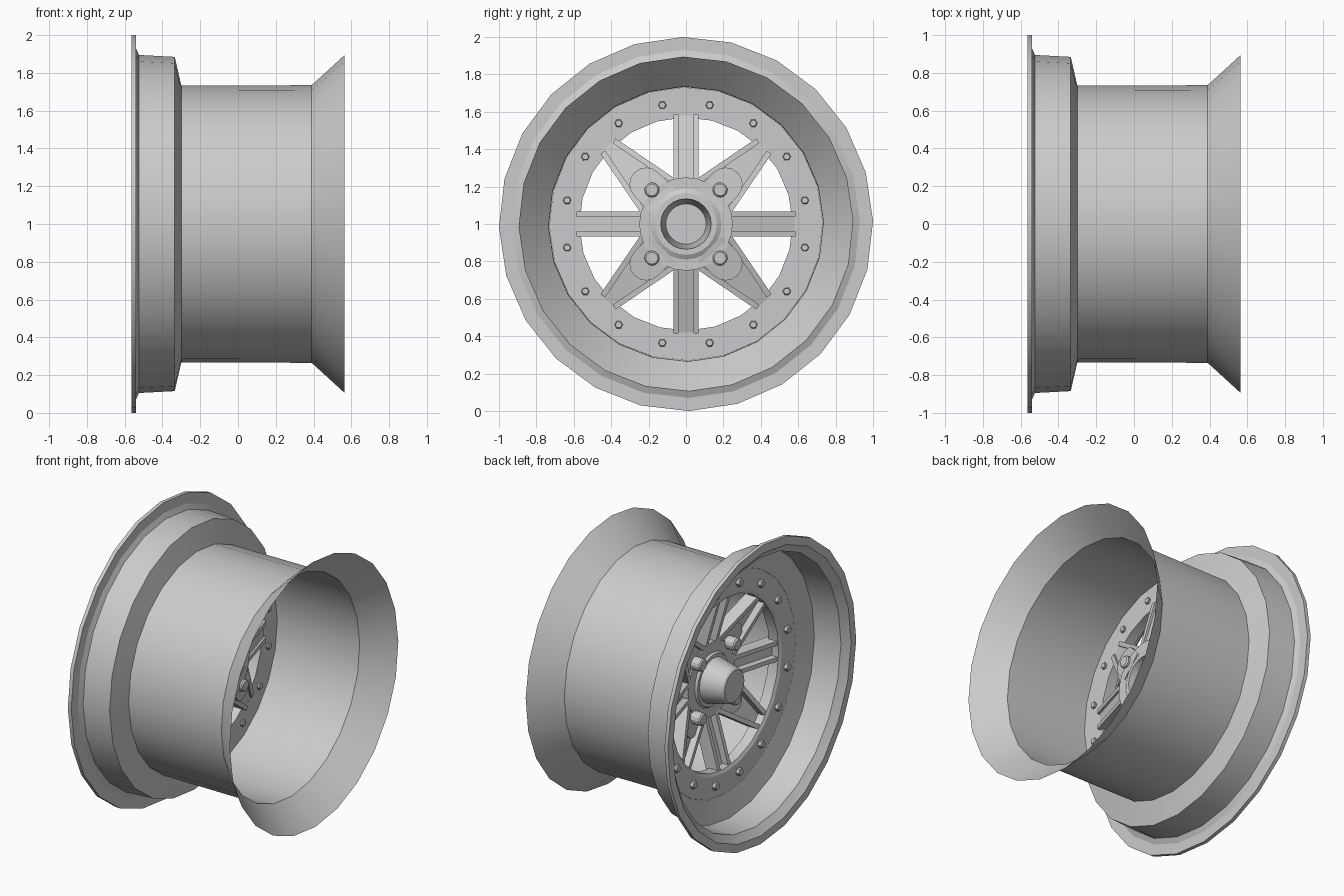
import bpy, bmesh
from math import sin, cos, pi, radians, hypot

cube = bpy.data.objects.get("Cube")
if cube:
    bpy.data.objects.remove(cube, do_unlink=True)

grey = bpy.data.materials.new("alloy grey")
grey.use_nodes = True
colour = (0.6, 0.6, 0.61, 1)
grey.diffuse_color = colour
grey.node_tree.nodes["Principled BSDF"].inputs["Base Color"].default_value = colour

CENTRE_Z = 1.0


def finish(bm, name, smooth=True):
    bmesh.ops.remove_doubles(bm, verts=bm.verts, dist=1e-5)
    bmesh.ops.recalc_face_normals(bm, faces=bm.faces)
    mesh = bpy.data.meshes.new(name)
    bm.to_mesh(mesh)
    bm.free()
    mesh.materials.append(grey)
    ob = bpy.data.objects.new(name, mesh)
    bpy.context.collection.objects.link(ob)
    ob.location.z = CENTRE_Z
    if smooth:
        bpy.ops.object.select_all(action='DESELECT')
        ob.select_set(True)
        bpy.context.view_layer.objects.active = ob
        bpy.ops.object.shade_smooth_by_angle(angle=radians(25))
    return ob


def lathe(name, profile, sides=24, closed=False, start=1.0, at=(0, 0)):
    """Revolve (x, radius) points about an axis parallel to x."""
    bm = bmesh.new()
    rings = []
    for x, r in profile:
        ring = []
        for k in range(sides):
            a = radians(start) + 2 * pi * k / sides
            ring.append(bm.verts.new((x, at[0] + r * cos(a), at[1] + r * sin(a))))
        rings.append(ring)
    pairs = list(zip(rings, rings[1:]))
    if closed:
        pairs.append((rings[-1], rings[0]))
    for a, b in pairs:
        for k in range(sides):
            j = (k + 1) % sides
            bm.faces.new((a[k], a[j], b[j], b[k]))
    return finish(bm, name)


def stud(name, at, x0, x1, r, sides):
    """Short capped cylinder with a small chamfer at the x1 end."""
    c = 0.2 * r if x1 > x0 else -0.2 * r
    lathe(name, [(x0, 0), (x0, r), (x1 - c, r), (x1, 0.8 * r), (x1, 0)], sides, at=at)


def dish(r):
    """Front surface of the spokes, sinking from the ring to the hub."""
    t = min(max((r - 0.25) / 0.33, 0), 1)
    return -0.19 - 0.10 * t


def prism(name, outline, front, back, turn=0.0, smooth=False):
    """Extrude a (y, z) outline along x, between offsets from the dish."""
    bm = bmesh.new()
    ca, sa = cos(turn), sin(turn)
    layers = []
    for off in (front, back):
        layers.append([bm.verts.new((dish(hypot(y, z)) + off, y * ca - z * sa, y * sa + z * ca))
                       for y, z in outline])
    f, b = layers
    bm.faces.new(f)
    bm.faces.new(b[::-1])
    n = len(outline)
    for k in range(n):
        j = (k + 1) % n
        bm.faces.new((f[j], f[k], b[k], b[j]))
    return finish(bm, name, smooth)


# Outer shell: lip flange, drum, barrel and rear flare as one thin sheet
lathe("rim_shell", [(-0.54, 0.93), (-0.54, 1.0), (-0.565, 1.0), (-0.565, 0.945),
                    (-0.54, 0.915), (-0.525, 0.895), (-0.335, 0.885), (-0.30, 0.733),
                    (0.39, 0.735), (0.565, 0.895)])
lathe("lip_fillet", [(-0.54, 0.93), (-0.525, 0.897)])

# Flat ring that carries the spokes
lathe("spoke_ring", [(-0.30, 0.732), (-0.30, 0.59), (-0.29, 0.57),
                     (-0.22, 0.57), (-0.22, 0.732)], closed=True)

# Ring bolts, with their ends showing behind
for k in range(16):
    a = 2 * pi * (k + 0.5) / 16
    at = (0.648 * cos(a), 0.648 * sin(a))
    stud("ring_bolt", at, -0.295, -0.325, 0.026, 6)
    stud("ring_bolt_end", at, -0.225, -0.205, 0.022, 6)

# Hub ring and hollow tapered centre cap
lathe("hub", [(-0.19, 0.25), (-0.19, 0.18), (-0.205, 0.17), (-0.205, 0.135),
              (-0.075, 0.135), (-0.075, 0.165), (-0.09, 0.19), (-0.09, 0.25)],
      closed=True)
lathe("centre_cap", [(-0.07, 0.135), (-0.07, 0.15), (-0.20, 0.15), (-0.35, 0.115),
                     (-0.36, 0.105), (-0.36, 0), (-0.33, 0), (-0.33, 0.108),
                     (-0.07, 0.135)])

RIB = 0.03
for q in range(4):
    turn = q * pi / 2

    # Straight spoke: channel floor between two ribs
    prism("spoke_floor", [(0.24, -0.05), (0.58, -0.05), (0.58, 0.05), (0.24, 0.05)],
          0.045, 0.075, turn)
    for s in (-1, 1):
        prism("spoke_rib", [(0.235, s * 0.04), (0.585, s * 0.04),
                            (0.585, s * 0.068), (0.235, s * 0.068)], 0, 0.09, turn)

    # Diagonal spoke: tapering floor between two converging ribs
    inner, outer = (0.06, 0.243), (0.375, 0.457)
    prism("diagonal_floor", [inner, outer, outer[::-1], inner[::-1]], 0.045, 0.075, turn)
    dy, dz = outer[0] - inner[0], outer[1] - inner[1]
    d = hypot(dy, dz)
    ny, nz = dz / d * RIB, -dy / d * RIB
    rib = [inner, outer, (outer[0] + ny, outer[1] + nz), (inner[0] + ny, inner[1] + nz)]
    prism("diagonal_rib", rib, 0, 0.09, turn)
    prism("diagonal_rib", [(z, y) for y, z in rib], 0, 0.09, turn)

    # Rounded lug pad reaching out along the diagonal
    tip, r = 0.30, 0.09
    pad = [(0.18, -r)]
    for k in range(9):
        a = -pi / 2 + pi * k / 8
        pad.append((tip + r * cos(a), r * sin(a)))
    pad.append((0.18, r))
    prism("lug_pad", pad, 0.02, 0.105, turn + pi / 4)

    # Lug nut and its stud behind
    a = turn + pi / 4
    at = (0.258 * cos(a), 0.258 * sin(a))
    stud("lug_nut", at, -0.16, -0.26, 0.042, 12)
    stud("lug_stud", at, -0.12, -0.07, 0.04, 12)
